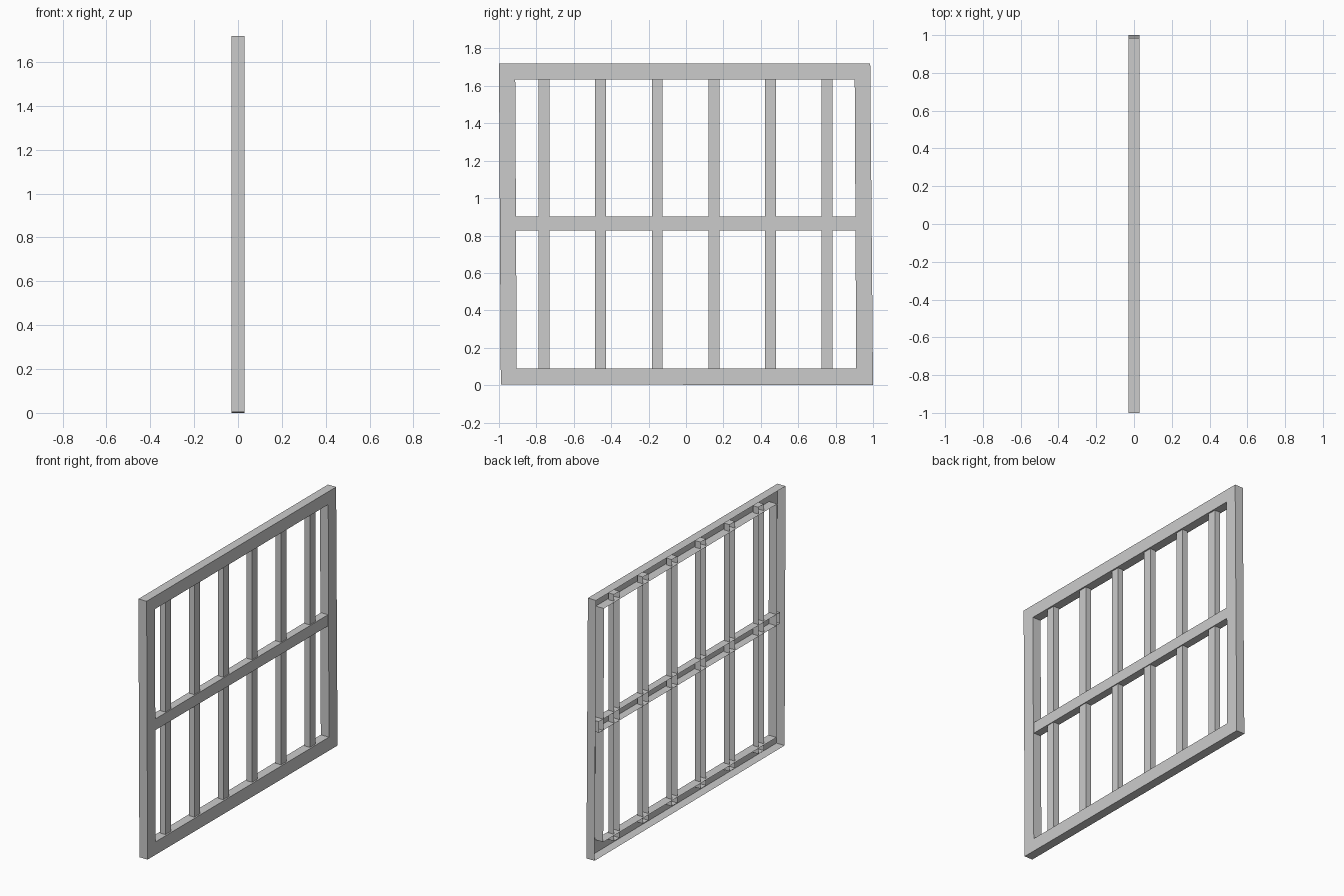
import bpy, bmesh

if "Cube" in bpy.data.objects:
    bpy.data.objects.remove(bpy.data.objects["Cube"])

D = 0.03  # half depth of the frame


def finish(bm, name):
    me = bpy.data.meshes.new(name)
    bm.to_mesh(me)
    bm.free()
    ob = bpy.data.objects.new(name, me)
    bpy.context.collection.objects.link(ob)
    return ob


def open_box(name, half_depth, y0, y1, z0, z1):
    """Box whose rear (-x) side is left open."""
    bm = bmesh.new()
    bmesh.ops.create_cube(bm, size=1)
    for v in bm.verts:
        v.co.x *= 2 * half_depth
        v.co.y = (y0 + y1) / 2 + v.co.y * (y1 - y0)
        v.co.z = (z0 + z1) / 2 + v.co.z * (z1 - z0)
    bm.normal_update()
    rear = [f for f in bm.faces if f.normal.x < -0.9]
    bmesh.ops.delete(bm, geom=rear, context='FACES_ONLY')
    return finish(bm, name)


# Outer frame: slightly skewed ring, mitred corners, open at the rear
outer = [(-0.99, 0.004), (1.0, 0.0), (0.985, 1.72), (-1.0, 1.72)]
inner = [(-0.905, 0.09), (0.91, 0.09), (0.902, 1.635), (-0.913, 1.635)]
bm = bmesh.new()
of, inf, ob_, inb = [[bm.verts.new((x, y, z)) for y, z in loop]
                     for loop, x in ((outer, D), (inner, D), (outer, -D), (inner, -D))]
for i in range(4):
    j = (i + 1) % 4
    bm.faces.new((of[i], of[j], inf[j], inf[i]))    # front
    bm.faces.new((of[j], of[i], ob_[i], ob_[j]))    # outer edge
    bm.faces.new((inf[i], inf[j], inb[j], inb[i]))  # inner edge
finish(bm, "outer_frame")

# Horizontal middle rail, its ends tucked into the frame
open_box("middle_rail", 0.026, -0.95, 0.95, 0.828, 0.902)

# Six thinner upright bars running through the rail
for i in range(6):
    y = -0.759 + i * 0.3026
    open_box("upright_bar", 0.02, y - 0.029, y + 0.029, 0.045, 1.68)
